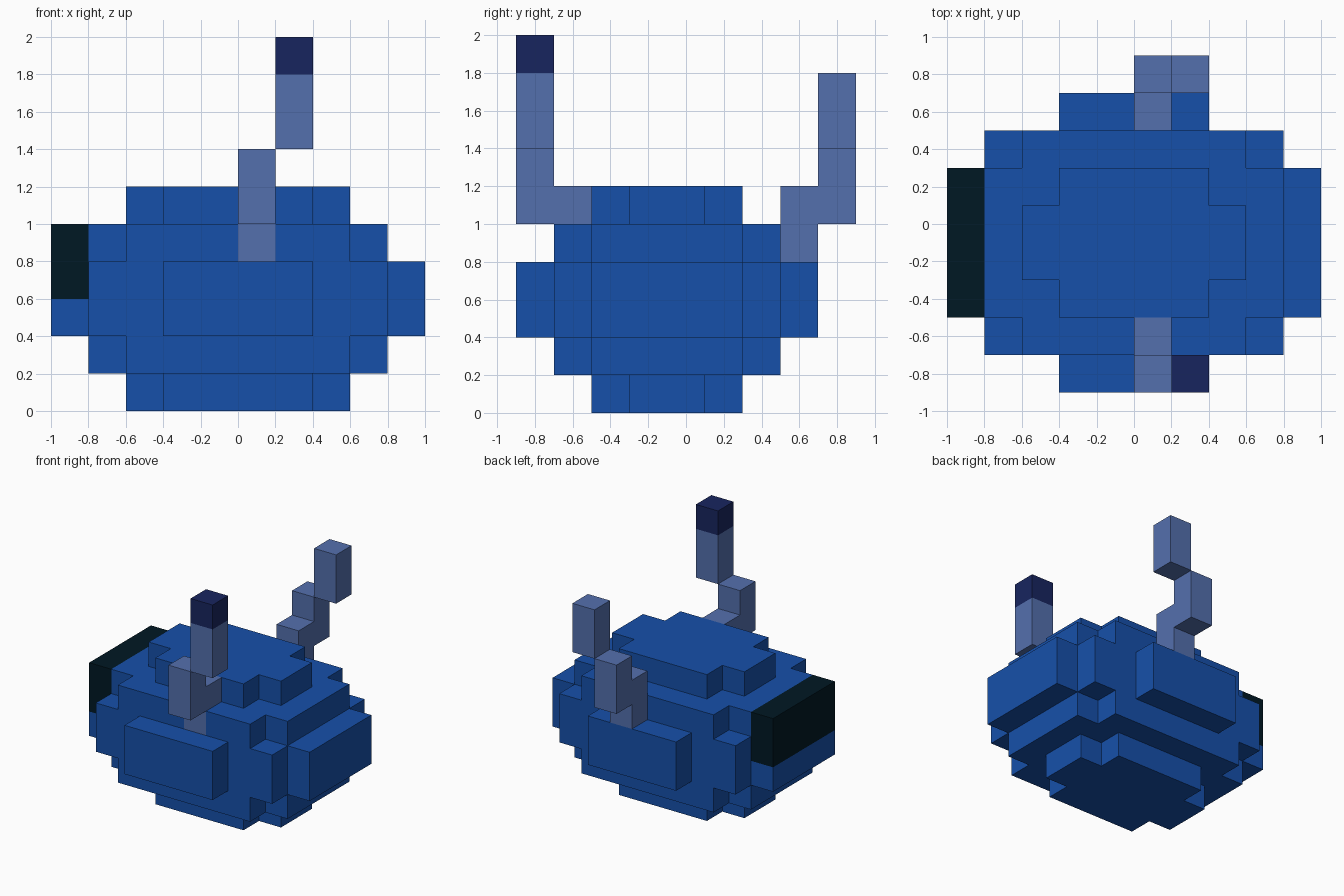
import bpy
import bmesh
import math
from mathutils import Vector

cube = bpy.data.objects.get("Cube")
if cube:
    bpy.data.objects.remove(cube, do_unlink=True)

UNIT = 0.2                        # edge length of one block
ORIGIN = Vector((0, -0.1, 0))     # centre of the body on the ground


def make_material(name, rgb):
    mat = bpy.data.materials.new(name)
    mat.use_nodes = True
    mat.diffuse_color = (*rgb, 1)
    bsdf = mat.node_tree.nodes["Principled BSDF"]
    bsdf.inputs["Base Color"].default_value = (*rgb, 1)
    bsdf.inputs["Roughness"].default_value = 0.9
    return mat


BLUE = make_material("body blue", (0.0080, 0.0802, 0.402))
SLATE = make_material("slate blue", (0.0887, 0.162, 0.423))
NAVY = make_material("navy", (0.0088, 0.0185, 0.1144))
DARK = make_material("dark teal", (0.0, 0.0091, 0.0176))


def block(x0, x1, y0, y1, z0, z1):
    """Set of unit cells filling a box, in block units."""
    return {(x, y, z) for x in range(x0, x1) for y in range(y0, y1) for z in range(z0, z1)}


def plus_layer(wide, deep, z0, z1):
    """Rectangle with its four corner cells notched out."""
    return (block(-wide, wide, 1 - deep, deep - 1, z0, z1)
            | block(1 - wide, wide - 1, -deep, deep, z0, z1))


# Rounded body: notched layers around a full middle, with a panel on each side
body = plus_layer(3, 2, 0, 1) | plus_layer(3, 2, 5, 6)
body |= plus_layer(4, 3, 1, 2) | plus_layer(4, 3, 4, 5)
body |= block(-4, 4, -3, 3, 2, 4)
body |= block(-5, 5, -2, 2, 2, 4)
body |= block(-2, 2, -4, 4, 2, 4)

# Dark plate on the right side
side_plate = block(-5, -4, -2, 2, 3, 5)

# Two stepped stalks; the front one is rooted in the body and has a tip
front_stalk = block(0, 1, -3, -2, 4, 6) | block(0, 1, -4, -3, 5, 7) | block(1, 2, -4, -3, 7, 9)
front_tip = block(1, 2, -4, -3, 9, 10)
back_stalk = block(0, 1, 3, 4, 4, 6) | block(0, 1, 4, 5, 5, 7) | block(1, 2, 4, 5, 7, 9)

body -= side_plate | front_stalk
parts = [
    ("body", body, BLUE),
    ("side_plate", side_plate, DARK),
    ("front_stalk", front_stalk, SLATE),
    ("front_stalk_tip", front_tip, NAVY),
    ("back_stalk", back_stalk, SLATE),
]
solid = set().union(*(cells for _, cells, _ in parts))


def add_part(name, cells, mat):
    """Skin the cells with their exposed faces and merge the flat areas."""
    bm = bmesh.new()
    corners = {}

    def vert(p):
        if p not in corners:
            corners[p] = bm.verts.new(ORIGIN + Vector(p) * UNIT)
        return corners[p]

    for cell in sorted(cells):
        for axis in range(3):
            u, v = (axis + 1) % 3, (axis + 2) % 3
            for side in (0, 1):
                neighbour = list(cell)
                neighbour[axis] += 2 * side - 1
                if tuple(neighbour) in solid:
                    continue
                loop = []
                for du, dv in ((0, 0), (1, 0), (1, 1), (0, 1)):
                    p = list(cell)
                    p[axis] += side
                    p[u] += du
                    p[v] += dv
                    loop.append(vert(tuple(p)))
                bm.faces.new(loop if side else loop[::-1])

    bmesh.ops.dissolve_limit(bm, angle_limit=math.radians(1),
                             verts=bm.verts[:], edges=bm.edges[:])
    mesh = bpy.data.meshes.new(name)
    bm.to_mesh(mesh)
    bm.free()
    mesh.materials.append(mat)
    obj = bpy.data.objects.new(name, mesh)
    bpy.context.collection.objects.link(obj)


for part in parts:
    add_part(*part)
